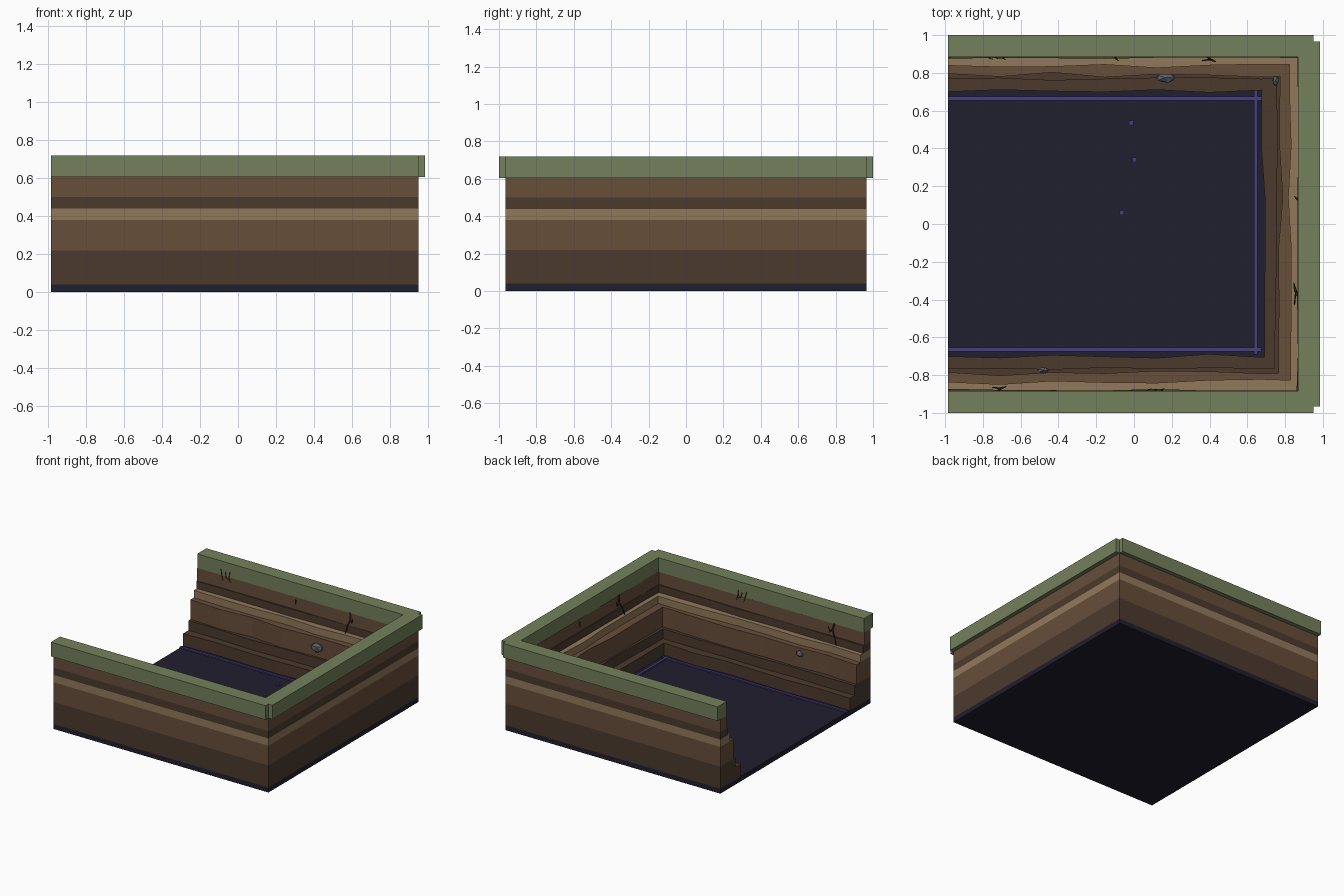
import bpy, bmesh, random
from mathutils import Vector

if "Cube" in bpy.data.objects:
    bpy.data.objects.remove(bpy.data.objects["Cube"])

random.seed(7)
X0, X1, Y = -0.985, 0.95, 0.965


def material(name, r, g, b):
    m = bpy.data.materials.new(name)
    m.diffuse_color = [((c / 255 + 0.055) / 1.055) ** 2.4 for c in (r, g, b)] + [1]
    m.use_nodes = True
    m.node_tree.nodes["Principled BSDF"].inputs["Base Color"].default_value = m.diffuse_color
    return m


GRASS = material("grass", 116, 128, 91)
SOIL = material("soil", 103, 78, 58)
DARK = material("dark_soil", 76, 58, 45)
SAND = material("sand", 145, 121, 90)
VOID = material("pit_floor", 32, 30, 46)
GLOW = material("glow", 70, 62, 128)
STONE = material("stone", 92, 98, 108)
ROOT = material("root", 66, 48, 32)


def finish(name, bm, mat):
    bmesh.ops.recalc_face_normals(bm, faces=bm.faces)
    me = bpy.data.meshes.new(name)
    bm.to_mesh(me)
    bm.free()
    me.materials.append(mat)
    ob = bpy.data.objects.new(name, me)
    bpy.context.collection.objects.link(ob)
    return ob


def prism(name, outline, z0, z1, mat):
    bm = bmesh.new()
    face = bm.faces.new([bm.verts.new((x, y, z0)) for x, y in outline])
    ext = bmesh.ops.extrude_face_region(bm, geom=[face])
    top = [v for v in ext["geom"] if isinstance(v, bmesh.types.BMVert)]
    bmesh.ops.translate(bm, verts=top, vec=(0, 0, z1 - z0))
    return finish(name, bm, mat)


def box(name, x0, x1, y0, y1, z0, z1, mat):
    return prism(name, [(x0, y0), (x1, y0), (x1, y1), (x0, y1)], z0, z1, mat)


# Each wall maps (distance along, depth inward) to plan coordinates
WALLS = {
    "back": (lambda u, d: (u, Y - d), X0, X1),
    "front": (lambda u, d: (u, d - Y), X0, X1),
    "right": (lambda u, d: (X1 - d, u), -Y, Y),
}
# Soil strata: name, bottom, top, depth, unevenness, material
LAYERS = [
    ("deep_soil", 0.04, 0.14, 0.265, 0.012, DARK),
    ("lower_soil", 0.14, 0.22, 0.20, 0.009, DARK),
    ("middle_soil", 0.22, 0.38, 0.175, 0.014, SOIL),
    ("sand_seam", 0.38, 0.44, 0.13, 0.014, SAND),
    ("dark_seam", 0.44, 0.50, 0.088, 0.006, DARK),
    ("top_soil", 0.50, 0.605, 0.078, 0.006, SOIL),
]
SEGMENTS = 7
for wall, (place, u0, u1) in WALLS.items():
    for name, z0, z1, depth, rough, mat in LAYERS:
        outline = [place(u0, 0), place(u1, 0)]
        for i in range(SEGMENTS, -1, -1):
            u = u0 + (u1 - u0) * i / SEGMENTS
            outline.append(place(u, depth + random.uniform(-rough, rough)))
        prism(f"{wall}_{name}", outline, z0, z1, mat)
    # Turf cap overhanging the outside
    prism(f"{wall}_turf", [place(u0, -0.035), place(u1, -0.035),
                           place(u1, 0.082), place(u0, 0.082)], 0.605, 0.72, GRASS)

# Pit floor with glowing border strips and motes
box("pit_floor", X0, X1, -Y, Y, 0, 0.04, VOID)
for side, s in (("back", 1), ("front", -1)):
    y = 0.665 * s
    box(f"{side}_glow_strip", X0, 0.675, y - 0.01, y + 0.01, 0.04, 0.05, GLOW)
box("right_glow_strip", 0.635, 0.655, -0.69, 0.71, 0.04, 0.051, GLOW)
for x, y in ((-0.015, 0.535), (0.003, 0.34), (-0.065, 0.06)):
    bm = bmesh.new()
    bmesh.ops.create_cone(bm, cap_ends=True, segments=8, radius1=0.014, radius2=0.014, depth=0.008)
    bmesh.ops.translate(bm, verts=bm.verts, vec=(x, y, 0.044))
    finish("glow_mote", bm, GLOW)

# Stones embedded in the walls
for pos, size in (((0.165, 0.775, 0.305), (0.06, 0.03, 0.042)),
                  ((-0.48, -0.775, 0.34), (0.032, 0.018, 0.026)),
                  ((0.75, 0.76, 0.28), (0.018, 0.03, 0.025))):
    bm = bmesh.new()
    bmesh.ops.create_icosphere(bm, subdivisions=1, radius=1)
    for v in bm.verts:
        v.co = Vector(pos) + v.co * Vector(size) * random.uniform(0.88, 1.08)
    finish("stone", bm, STONE)

# Dangling roots: strands given as (along, depth, height) offsets
LONG = [[(0, .08, .61), (.012, .093, .56), (-.012, .098, .5), (-.03, .10, .43)],
        [(.012, .093, .56), (.03, .1, .54), (.042, .104, .58)]]
TUFT = [[(-.05, .083, .655), (-.04, .09, .61), (-.028, .092, .57)],
        [(-.01, .084, .64), (0, .09, .60), (.022, .091, .59)],
        [(.03, .083, .65), (.025, .09, .61), (.04, .092, .57)]]
TWIG = [[(0, .08, .58), (.008, .093, .57), (.016, .1, .55)]]


def roots(wall, u, strands, thick, spread=1.0):
    place = WALLS[wall][0]
    cu = bpy.data.curves.new(f"{wall}_root", "CURVE")
    cu.dimensions = "3D"
    cu.bevel_depth = thick
    cu.bevel_resolution = 0
    cu.use_fill_caps = True
    for strand in strands:
        sp = cu.splines.new("POLY")
        sp.points.add(len(strand) - 1)
        for i, (p, (a, d, z)) in enumerate(zip(sp.points, strand)):
            p.co = (*place(u + a * spread, d), z, 1)
            p.radius = 1 - 0.6 * i / (len(strand) - 1)
    cu.materials.append(ROOT)
    bpy.context.collection.objects.link(bpy.data.objects.new(f"{wall}_root", cu))


roots("back", 0.39, LONG, 0.007)
roots("front", -0.72, LONG, 0.007)
roots("right", -0.38, LONG, 0.008, 1.6)
roots("back", -0.72, TUFT, 0.004)
roots("front", 0.12, TUFT, 0.004)
roots("back", -0.1, TWIG, 0.006)
roots("right", 0.13, TWIG, 0.007)
